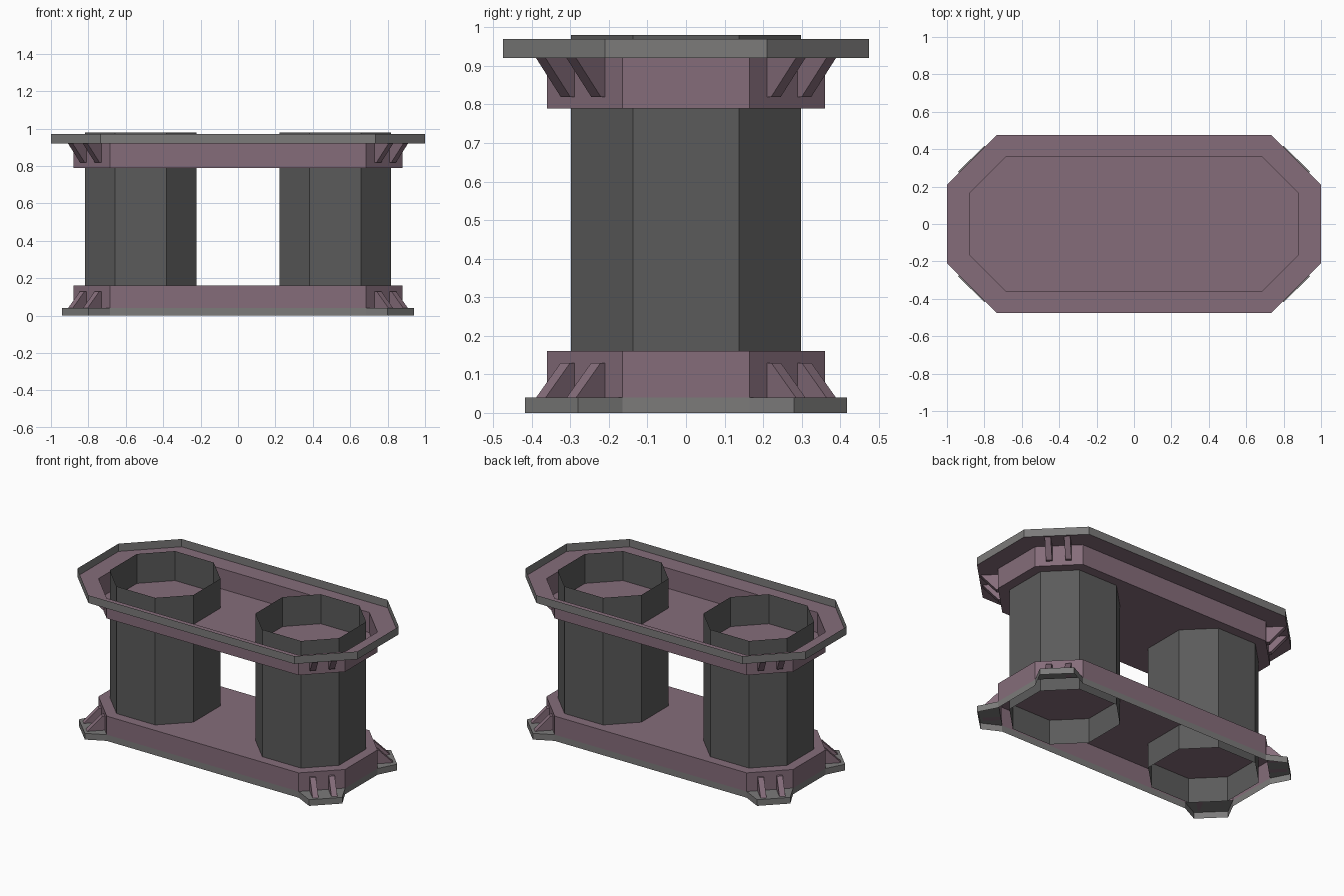
import bpy, math
from mathutils import Vector

if "Cube" in bpy.data.objects:
    bpy.data.objects.remove(bpy.data.objects["Cube"])


def material(name, rgb):
    m = bpy.data.materials.new(name)
    m.diffuse_color = (*rgb, 1)
    m.use_nodes = True
    m.node_tree.nodes["Principled BSDF"].inputs["Base Color"].default_value = m.diffuse_color
    return m


MAUVE = material("mauve panel", (0.235, 0.152, 0.195))
GREY = material("light grey trim", (0.20, 0.197, 0.195))
DARK = material("dark grey tube", (0.105, 0.105, 0.105))


def make(name, verts, faces, mat):
    me = bpy.data.meshes.new(name)
    me.from_pydata(verts, [], faces)
    me.materials.append(mat)
    ob = bpy.data.objects.new(name, me)
    bpy.context.collection.objects.link(ob)
    return ob


def mirror4(points):
    """Quarter outline (counter-clockwise in +x +y) to a full closed outline."""
    q = list(points)
    left = [(-x, y) for x, y in reversed(q)]
    return q + left + [(-x, -y) for x, y in q] + [(x, -y) for x, y in reversed(q)]


def loft(name, rings, mat, cap=None):
    """Skin between equal-length rings (outline, z); cap = ring index to fill."""
    n = len(rings[0][0])
    verts = [(x, y, z) for outline, z in rings for x, y in outline]
    faces = [(r * n + i, r * n + (i + 1) % n, (r + 1) * n + (i + 1) % n, (r + 1) * n + i)
             for r in range(len(rings) - 1) for i in range(n)]
    if cap is not None:
        faces.append(tuple(cap * n + i for i in range(n)))
    return make(name, verts, faces, mat)


tray_q = [(0.88, 0.165), (0.685, 0.36)]
rim_q = [(1.0, 0.21), (0.735, 0.475)]
foot_q = [(0.94, 0.28), (0.80, 0.418)]
tray = mirror4(tray_q)
rim = mirror4(rim_q)

# Upper tray: floor, walls and flange in one skin, with a raised lip
up = loft("upper_tray", [(tray, 0.79), (tray, 0.92), (rim, 0.92)], MAUVE)
make("upper_tray_floor", [(x, y, 0.79) for x, y in tray], [tuple(range(8))], MAUVE)
loft("upper_lip", [(rim, 0.92), (rim, 0.97)], GREY)

# Lower tray: open underneath, skirted by a lip that runs out round the feet
loft("lower_tray", [(tray, 0.04), (tray, 0.16)], MAUVE, cap=1)
skirt = mirror4([tray_q[0], *foot_q, tray_q[1]])
loft("lower_lip", [(skirt, 0.0), (skirt, 0.04)], GREY)


# Foot plates and triangular ribs at the four diagonal corners
def rib(name, sx, sy, offset, z_wall, z_flange):
    n = Vector((1, 1, 0)).normalized()
    t = Vector((-1, 1, 0)).normalized()
    base = Vector((0.7825, 0.2625, 0)) + t * offset
    verts = []
    for side in (-0.0175, 0.0175):
        for out, z in ((0, z_flange), (0.105, z_flange), (0.015, z_wall), (0, z_wall)):
            p = base + n * out + t * side
            verts.append((p.x * sx, p.y * sy, z))
    faces = [(3, 2, 1, 0), (4, 5, 6, 7)]
    faces += [(i, (i + 1) % 4, (i + 1) % 4 + 4, i + 4) for i in range(4)]
    if sx * sy * (z_wall - z_flange) < 0:
        faces = [f[::-1] for f in faces]
    make(name, verts, faces, MAUVE)


for sx in (-1, 1):
    for sy in (-1, 1):
        plate = [(x * sx, y * sy, 0.04) for x, y in (tray_q[0], *foot_q, tray_q[1])]
        order = (0, 1, 2, 3) if sx * sy > 0 else (3, 2, 1, 0)
        make("foot_plate", plate, [order], GREY)
        for offset in (-0.056, 0.056):
            rib("lower_rib", sx, sy, offset, 0.13, 0.04)
            rib("upper_rib", sx, sy, offset, 0.82, 0.92)

# Two open octagonal tubes running through both trays
octagon = mirror4([(0.298, 0.138), (0.138, 0.298)])
for cx in (-0.52, 0.52):
    ring = [(x + cx, y) for x, y in octagon]
    loft("tube", [(ring, 0.0), (ring, 0.98)], DARK)
